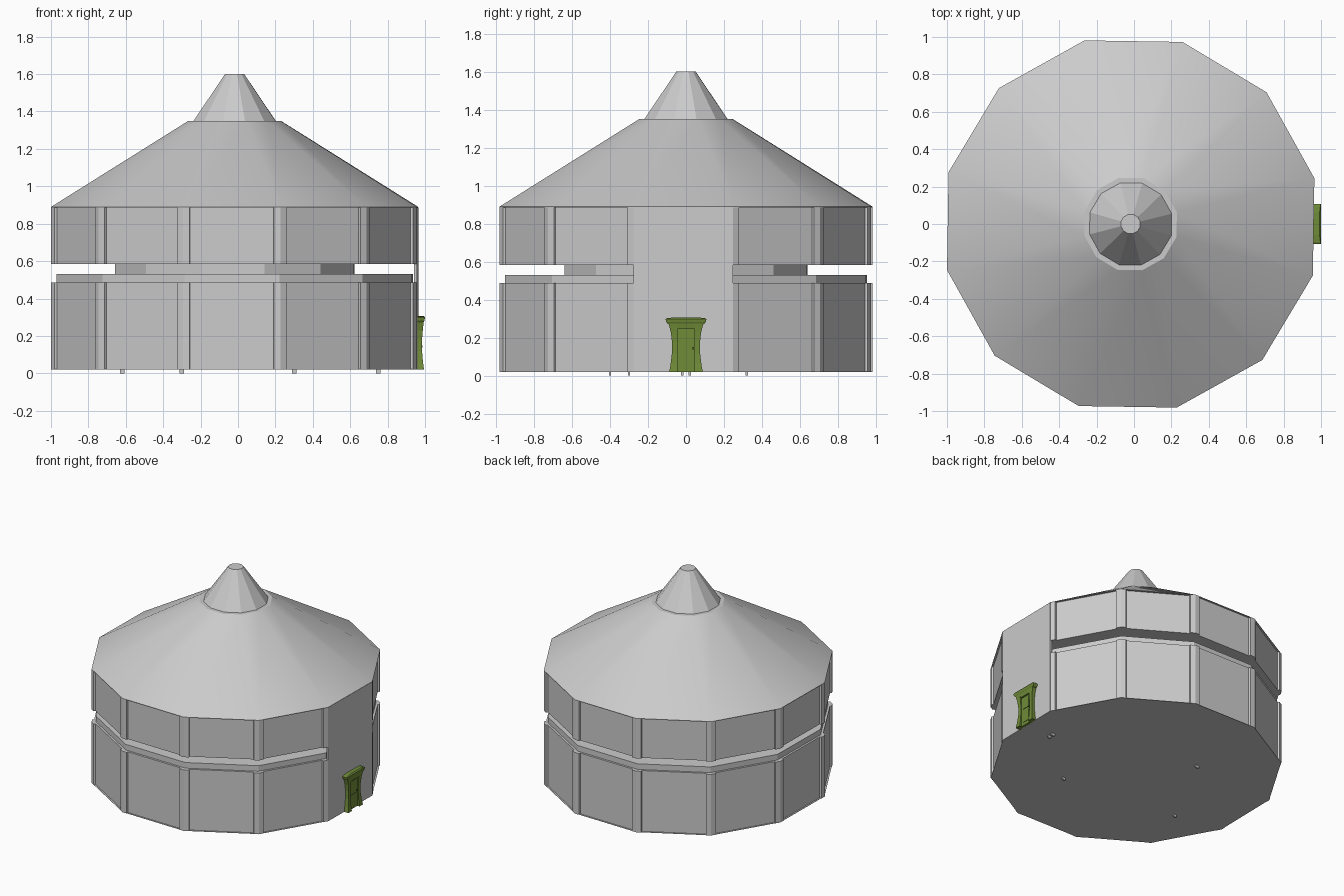
import bpy, bmesh
from math import cos, sin, radians, pi
from mathutils import Vector

if "Cube" in bpy.data.objects:
    bpy.data.objects.remove(bpy.data.objects["Cube"])

CX = -0.018          # centre of the tower in x
ROT = radians(-0.9)  # slight turn of the twelve-sided plan
R = 1.012            # corner radius


def finish(bm, name, mat=None):
    bmesh.ops.recalc_face_normals(bm, faces=bm.faces)
    me = bpy.data.meshes.new(name)
    bm.to_mesh(me)
    bm.free()
    ob = bpy.data.objects.new(name, me)
    bpy.context.collection.objects.link(ob)
    if mat:
        me.materials.append(mat)
    return ob


def loft(name, loops, mat=None):
    """Skin closed loops of points and cap both ends."""
    bm = bmesh.new()
    rings = [[bm.verts.new(p) for p in lp] for lp in loops]
    for a, b in zip(rings, rings[1:]):
        n = len(a)
        for i in range(n):
            bm.faces.new((a[i], a[(i + 1) % n], b[(i + 1) % n], b[i]))
    bm.faces.new(rings[0])
    bm.faces.new(rings[-1])
    return finish(bm, name, mat)


def ring(r, z, n=12):
    return [(CX + r * cos(ROT + 2 * pi * (i + 0.5) / n),
             r * sin(ROT + 2 * pi * (i + 0.5) / n), z) for i in range(n)]


def prism(name, pts, z0, z1, mat=None):
    return loft(name, [[(x, y, z) for x, y in pts] for z in (z0, z1)], mat)


def corner(k, r=R):
    a = ROT + radians(15 + 30 * k)
    return Vector((CX + r * cos(a), r * sin(a)))


# Stacked twelve-sided storeys with a recessed slot between them
loft("lower_wall", [ring(R - 0.014, 0.02), ring(R - 0.014, 0.487)])
loft("ledge", [ring(R - 0.03, 0.487), ring(R - 0.03, 0.53)])
loft("slot_core", [ring(0.66, 0.53), ring(0.66, 0.584)])
loft("upper_wall", [ring(R - 0.014, 0.584), ring(R - 0.014, 0.888)])
loft("floor_plate", [ring(R - 0.002, 0.02), ring(R - 0.002, 0.023)])

# Roof: smooth slope, flat rim, faceted cap
roof = loft("roof", [ring(R, 0.886), ring(R, 0.89), ring(0.255, 1.35)])
bpy.context.view_layer.objects.active = roof
roof.select_set(True)
bpy.ops.object.shade_smooth_by_angle(angle=radians(32))
roof.select_set(False)
loft("roof_cap", [ring(0.23, 1.345), ring(0.053, 1.60)])

# Corner posts wrapping each edge on both storeys
for k in range(12):
    c = corner(k)
    d1 = (corner(k - 1) - c).normalized() * 0.036
    d2 = (corner(k + 1) - c).normalized() * 0.036
    inner = corner(k, R - 0.04)
    shape = [c, c + d2, inner + d2, inner, inner + d1, c + d1]
    prism(f"lower_post_{k}", shape, 0.02, 0.487)
    prism(f"upper_post_{k}", shape, 0.584, 0.888)

# Full-height entrance panel on the +x face
p, q = corner(-1, R + 0.001), corner(0, R + 0.001)
inset = Vector((0.016, 0))
prism("entrance_panel", [p, q, q - inset, p - inset], 0.02, 0.888)

# Door
green = bpy.data.materials.new("olive_green")
green.diffuse_color = (0.16, 0.26, 0.04, 1)
green.use_nodes = True
green.node_tree.nodes["Principled BSDF"].inputs["Base Color"].default_value = green.diffuse_color
dark = bpy.data.materials.new("dark_green")
dark.diffuse_color = (0.05, 0.08, 0.015, 1)
dark.use_nodes = True
dark.node_tree.nodes["Principled BSDF"].inputs["Base Color"].default_value = dark.diffuse_color


def sections(name, rows, mat, x0=0.95, y=0.0):
    """Box sections: (z, half width, front x)."""
    return loft(name, [[(x0, y - w, z), (x, y - w, z), (x, y + w, z), (x0, y + w, z)]
                       for z, w, x in rows], mat)


def jamb(name, s):
    rows = [(0.02, 0.088, 0.995), (0.06, 0.081, 0.989), (0.12, 0.074, 0.984),
            (0.18, 0.074, 0.984), (0.23, 0.080, 0.988), (0.275, 0.092, 0.993)]
    loft(name, [[(0.95, s * 0.046, z), (x, s * 0.046, z), (x, s * w, z), (0.95, s * w, z)]
                for z, w, x in rows], green)


jamb("left_jamb", -1)
jamb("right_jamb", 1)
sections("door_header", [(0.245, 0.047, 0.988), (0.275, 0.047, 0.993)], green)
sections("door_lintel", [(0.272, 0.095, 0.992), (0.282, 0.104, 0.997),
                         (0.298, 0.108, 1.0), (0.303, 0.100, 0.997),
                         (0.307, 0.060, 0.992)], green)
sections("door_leaf", [(0.02, 0.047, 0.976), (0.25, 0.047, 0.976)], green)
sections("door_lower_panel", [(0.045, 0.032, 0.979), (0.13, 0.032, 0.979)], green)
sections("door_upper_panel", [(0.15, 0.032, 0.979), (0.235, 0.032, 0.979)], green)
sections("door_handle", [(0.138, 0.005, 0.986), (0.150, 0.005, 0.986)], dark, 0.97, 0.040)

# Tiny pegs under the floor
for i, (x, y) in enumerate([(0.75, -0.02), (0.75, 0.02), (-0.62, -0.3), (-0.3, 0.32), (0.3, -0.4)]):
    prism(f"floor_peg_{i}", [(x - .012, y - .006), (x + .012, y - .006),
                             (x + .012, y + .006), (x - .012, y + .006)], 0.0, 0.022)
